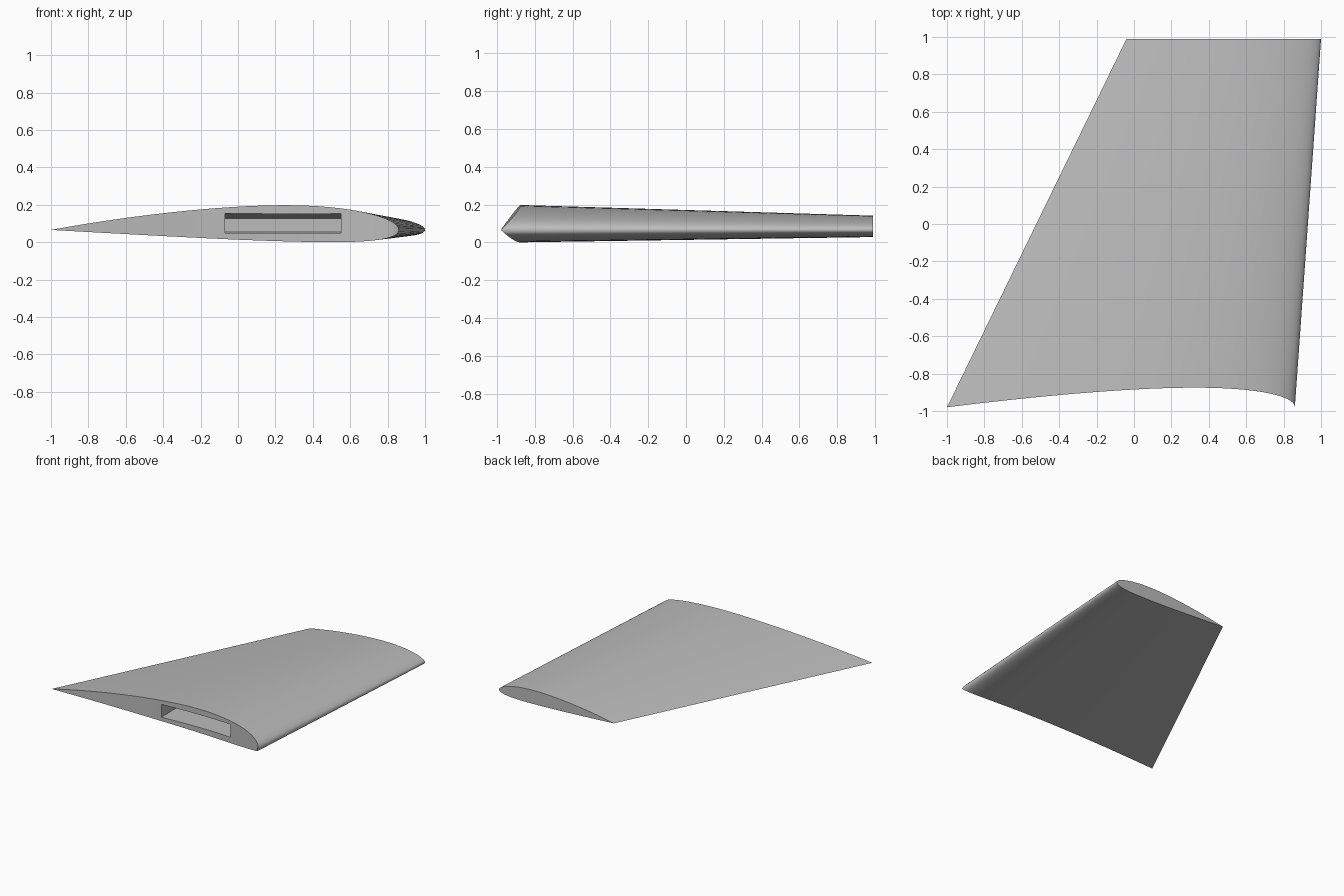
import bpy, bmesh, math

if "Cube" in bpy.data.objects:
    bpy.data.objects.remove(bpy.data.objects["Cube"])

grey = bpy.data.materials.new("plain_grey")
grey.use_nodes = True
grey.diffuse_color = (0.5, 0.5, 0.5, 1)
grey.node_tree.nodes["Principled BSDF"].inputs["Base Color"].default_value = (0.5, 0.5, 0.5, 1)

STEPS = 40
ROOT_Y, TIP_Y, MID_Z = -0.98, 0.99, 0.066
CUT_DEPTH = 0.105


def make_object(name, bm):
    bmesh.ops.recalc_face_normals(bm, faces=bm.faces)
    mesh = bpy.data.meshes.new(name)
    bm.to_mesh(mesh)
    bm.free()
    mesh.materials.append(grey)
    obj = bpy.data.objects.new(name, mesh)
    bpy.context.collection.objects.link(obj)
    return obj


def half_thickness(s):
    """Classic four-digit aerofoil thickness with a closed trailing edge."""
    return 0.535 * (0.2969 * math.sqrt(s) - 0.126 * s - 0.3516 * s**2
                    + 0.2843 * s**3 - 0.1036 * s**4)


def camber(s):
    if s < 0.4:
        return 0.125 * (0.8 * s - s * s)
    return 0.02 / 0.36 * (0.2 + 0.8 * s - s * s)


def section_point(s, side, y):
    """Point on the tapered wing at chord fraction s and span position y."""
    f = (y - ROOT_Y) / (TIP_Y - ROOT_Y)
    lead = 0.86 + 0.14 * f
    trail = -1.0 + 0.96 * f
    chord = lead - trail
    return (lead - s * chord, y,
            MID_Z + chord * (camber(s) + side * half_thickness(s)))


# Wing: tapered aerofoil whose root is hollowed in proportion to its thickness
fractions = [(1 - math.cos(math.pi * i / STEPS)) / 2 for i in range(STEPS + 1)]
thickest = max(half_thickness(s) for s in fractions)
bm = bmesh.new()


def make_loop(root):
    rows = {}
    for side in (1, -1):
        rows[side] = []
        for i, s in enumerate(fractions):
            if side < 0 and i in (0, STEPS):
                rows[side].append(rows[1][i])
                continue
            y = ROOT_Y + CUT_DEPTH * max(half_thickness(s), 0) / thickest if root else TIP_Y
            rows[side].append(bm.verts.new(section_point(s, side, y)))
    return rows


root, tip = make_loop(True), make_loop(False)
for i in range(STEPS):
    for side in (1, -1):
        bm.faces.new((root[side][i], root[side][i + 1], tip[side][i + 1], tip[side][i]))
    # Root end closed with upright strips
    strip = (root[1][i], root[1][i + 1], root[-1][i + 1], root[-1][i])
    bm.faces.new(list(dict.fromkeys(strip)))
bm.faces.new(tip[1] + tip[-1][-2:0:-1])
wing = make_object("wing", bm)

# Spar pocket: a slot in the root that narrows inward
bm = bmesh.new()
bmesh.ops.create_cube(bm, size=1)
for v in bm.verts:
    inner, upper = v.co.y > 0, v.co.z > 0
    v.co.x = 0.55 if v.co.x > 0 else -0.07
    v.co.y = 0.0 if inner else -1.05
    v.co.z = (0.123 if inner else 0.158) if upper else (0.06 if inner else 0.046)
pocket = make_object("pocket_cutter", bm)
pocket.hide_render = True

bpy.context.view_layer.objects.active = wing
wing.select_set(True)
cut = wing.modifiers.new("pocket", 'BOOLEAN')
cut.operation = 'DIFFERENCE'
cut.solver = 'EXACT'
cut.object = pocket
bpy.ops.object.modifier_apply(modifier=cut.name)
bpy.data.objects.remove(pocket)

bpy.ops.object.shade_smooth_by_angle(angle=math.radians(30))
